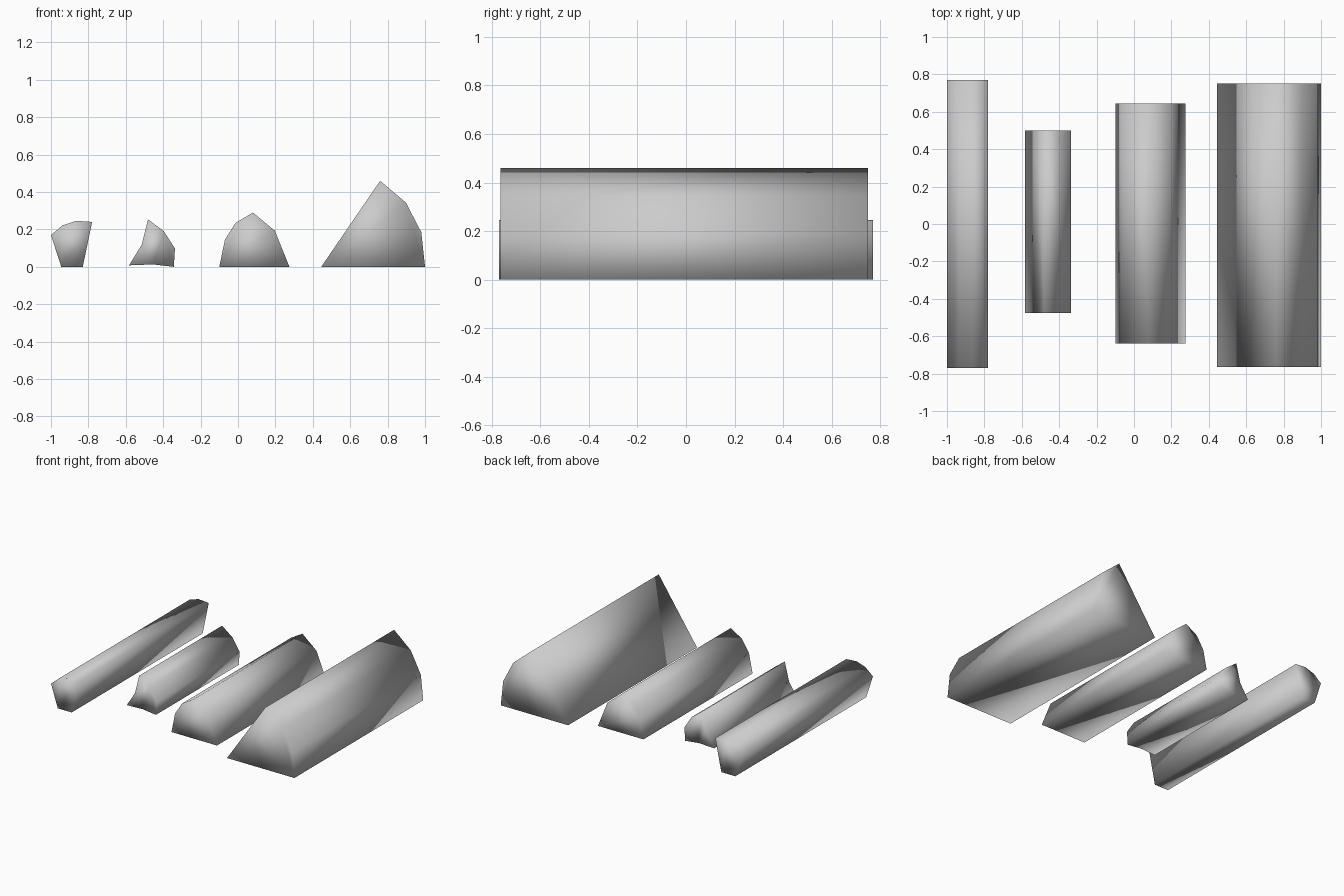
import bpy

if "Cube" in bpy.data.objects:
    bpy.data.objects.remove(bpy.data.objects["Cube"])


def extrude_profile(name, profile, y0, y1):
    """Closed bar: an x-z cross-section run along y, smooth shaded."""
    n = len(profile)
    verts = [(x, y, z) for y in (y0, y1) for x, z in profile]
    faces = [(i, (i + 1) % n, n + (i + 1) % n, n + i) for i in range(n)]
    # end caps
    faces += [tuple(reversed(range(n))), tuple(range(n, 2 * n))]
    mesh = bpy.data.meshes.new(name)
    mesh.from_pydata(verts, [], faces)
    mesh.update()
    for p in mesh.polygons:
        p.use_smooth = True
    ob = bpy.data.objects.new(name, mesh)
    bpy.context.collection.objects.link(ob)
    return ob


# Cross-sections run counter-clockwise seen from the front (-y)
bars = [
    # slim bar that widens upwards
    ("narrow_bar", [(-.945, 0), (-.83, 0), (-.78, .24), (-.865, .246),
                    (-.938, .222), (-1, .17)], -.77, .77),
    # short bar with a hollowed left flank
    ("short_bar", [(-.583, .008), (-.455, .013), (-.343, 0), (-.337, .098),
                   (-.396, .19), (-.481, .254), (-.515, .117)], -.475, .5),
    # medium humped bar
    ("medium_bar", [(-.1, 0), (.275, 0), (.197, .193), (.08, .29),
                    (-.013, .235), (-.07, .145)], -.64, .643),
    # large wedge bar
    ("large_bar", [(.445, 0), (1, 0), (.98, .185), (.898, .343),
                   (.76, .46)], -.765, .75),
]
for b in bars:
    # profile listed so that outward normals face away from the body
    extrude_profile(b[0], b[1][::-1], b[3], b[2])
